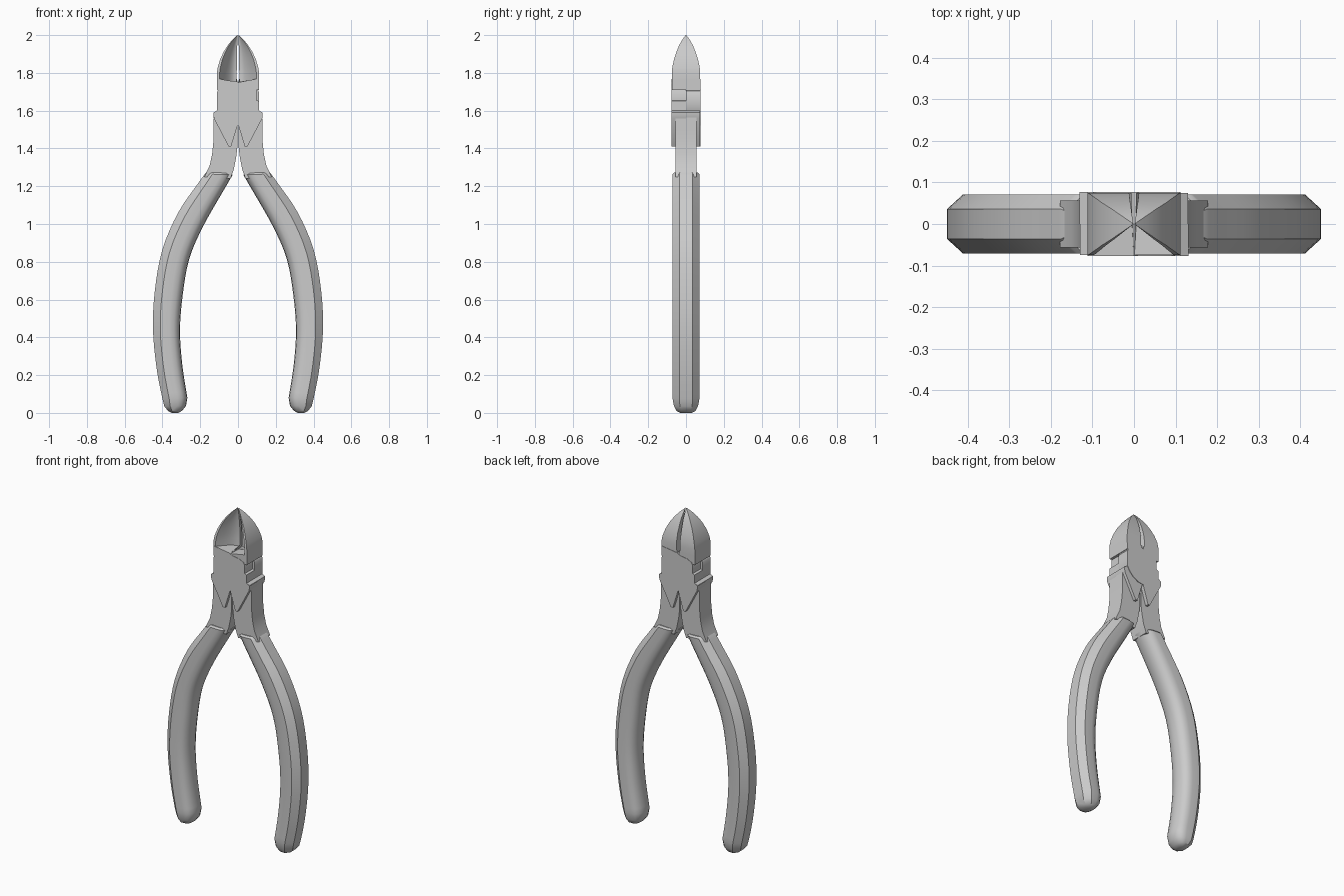
import bpy, bmesh, math
from mathutils import Vector

if "Cube" in bpy.data.objects:
    bpy.data.objects.remove(bpy.data.objects["Cube"])


def finish(name, bm, mirror=True, angle=32):
    bmesh.ops.recalc_face_normals(bm, faces=bm.faces)
    me = bpy.data.meshes.new(name)
    bm.to_mesh(me)
    bm.free()
    ob = bpy.data.objects.new(name, me)
    bpy.context.collection.objects.link(ob)
    bpy.ops.object.select_all(action='DESELECT')
    ob.select_set(True)
    bpy.context.view_layer.objects.active = ob
    bpy.ops.object.shade_smooth_by_angle(angle=math.radians(angle))
    if mirror:
        ob.modifiers.new("mirror", 'MIRROR').use_clip = False
    return ob


def loft(name, rings, **kw):
    bm = bmesh.new()
    vs = [[bm.verts.new(p) for p in r] for r in rings]
    n = len(vs[0])
    for a, b in zip(vs, vs[1:]):
        for i in range(n):
            j = (i + 1) % n
            bm.faces.new((a[i], a[j], b[j], b[i]))
    bm.faces.new(vs[0])
    bm.faces.new(vs[-1])
    return finish(name, bm, **kw)


def slab(name, outline, y0, y1, **kw):
    return loft(name, [[(x, y, z) for x, z in outline] for y in (y0, y1)], **kw)


def catmull(pts, steps):
    out = []
    for i in range(len(pts) - 1):
        p0, p1, p2 = pts[max(i - 1, 0)], pts[i], pts[i + 1]
        p3 = pts[min(i + 2, len(pts) - 1)]
        for k in range(steps):
            t = k / steps
            out.append(0.5 * (2 * p1 + (p2 - p0) * t + (2 * p0 - 5 * p1 + 4 * p2 - p3) * t * t
                              + (3 * p1 - p0 - 3 * p2 + p3) * t ** 3))
    return out + [pts[-1]]


# Handle grips: outer x, outer z, inner x, inner z
pairs = [Vector(p) for p in (
    (-.175, 1.265, -.028, 1.26), (-.215, 1.21, -.075, 1.18), (-.317, 1.06, -.186, .985),
    (-.40, .865, -.258, .815), (-.44, .65, -.292, .63), (-.45, .44, -.307, .44),
    (-.43, .23, -.295, .255), (-.40, .075, -.268, .08))]
rows = [(p, .071) for p in catmull(pairs, 4)]
rows = [(Vector((-.165, 1.275, -.038, 1.269)), .062)] + rows
rows += [(Vector(p), y) for p, y in (((-.39, .035, -.275, .038), .064),
                                     ((-.37, .01, -.295, .012), .05),
                                     ((-.35, 0, -.315, 0), .03))]
half = [(1, .5), (.46, 1), (-.2, 1), (-.55, .93), (-.8, .72), (-.95, .4)]
section = half + [(-1, 0)] + [(u, -v) for u, v in reversed(half)]
rings = []
for p, hy in rows:
    o, i = Vector((p[0], 0, p[1])), Vector((p[2], 0, p[3]))
    c, h = (o + i) / 2, (o - i) / 2
    rings.append([c + h * u + Vector((0, v * hy, 0)) for u, v in section])
loft("handle_grip", rings)

# Steel arms between grips and head
slab("steel_arm", [(-.128, 1.59), (-.129, 1.5), (-.13, 1.44), (-.137, 1.37), (-.15, 1.31),
                   (-.178, 1.25), (-.04, 1.24), (-.022, 1.29), (-.01, 1.35), (-.003, 1.41),
                   (-.003, 1.59)], -.056, .056)

# Shoulders with pointed tails
slab("shoulder", [(-.1, 1.65), (-.112, 1.6), (-.13, 1.59), (-.128, 1.56), (-.05, 1.41),
                  (-.037, 1.41), (0, 1.53), (0, 1.65)], -.074, .074)

# Lap-joint plates, front one and its opposite at the back
plate = [(-.111, 1.768), (-.003, 1.753), (.01, 1.742), (.06, 1.735), (.09, 1.72), (.099, 1.705),
         (.099, 1.655), (.112, 1.65), (.112, 1.6), (.131, 1.587), (.129, 1.56), (.05, 1.41),
         (.036, 1.41), (.002, 1.522), (-.035, 1.528), (-.07, 1.548), (-.095, 1.575),
         (-.112, 1.605), (-.112, 1.695), (-.106, 1.705), (-.112, 1.715)]
slab("front_joint_plate", plate, -.077, 0, mirror=False)
slab("back_joint_plate", [(-x, z) for x, z in plate], 0, .077, mirror=False)

# Jaws: z, half width, half depth, gap; hollow ground on the front
levels = [(1.768, .112, .075, .007), (1.80, .112, .075, .007), (1.83, .107, .0725, .006),
          (1.87, .095, .064, .006), (1.91, .077, .051, .005), (1.945, .055, .037, .004),
          (1.975, .03, .02, .003), (2.0, .004, .002, .002)]


def jaw_ring(z, w, t, g, hollow):
    r = w * .87
    ring = [(-w, t, z), (-w, -t, z)]
    for k in range(9):
        s = k / 8
        x = -r + (r - g) * s
        y = -t + hollow * t * math.sin(s * math.pi / 2)
        dz = -.018 * s if z < 1.78 else 0
        ring.append((x, y, z + dz))
    ring.append((-g - .05 * w, t, z))
    return ring


rings = [jaw_ring(1.71, .112, .0745, .001, 0), jaw_ring(1.768, .112, .075, .001, 0)]
rings += [jaw_ring(*lv, 1.4) for lv in levels]
loft("jaw", rings)
